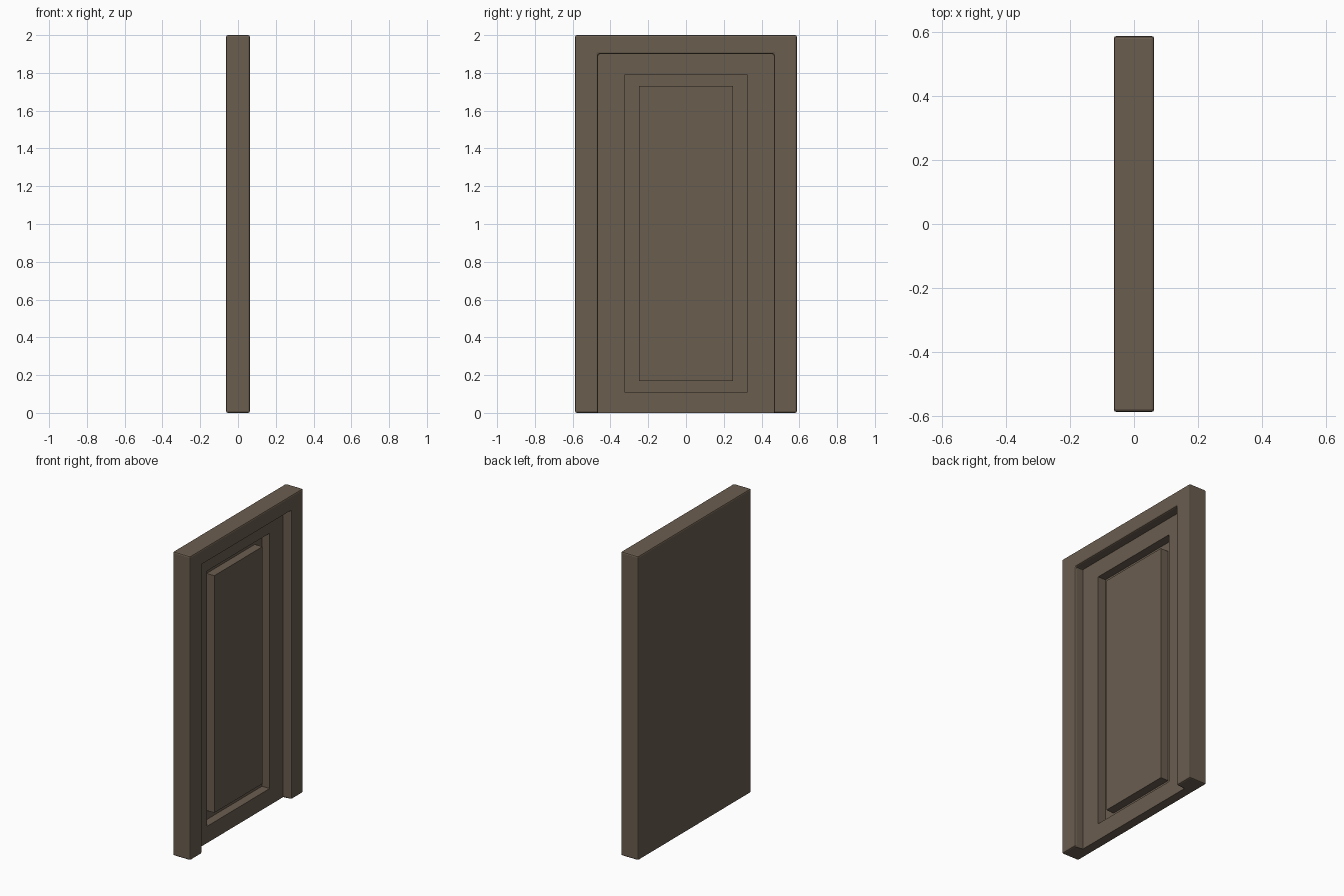
import bpy
import bmesh

cube = bpy.data.objects.get("Cube")
if cube:
    bpy.data.objects.remove(cube, do_unlink=True)

# Overall sizes
HALF_T, HALF_W, HEIGHT = 0.063, 0.587, 2.0
DOOR_W, DOOR_H, DOOR_X = 0.465, 1.9, 0.003
GROOVE_X = -0.053

wood = bpy.data.materials.new("dark brown wood")
wood.use_nodes = True
colour = (0.145, 0.11, 0.078, 1)
wood.diffuse_color = colour
wood.node_tree.nodes["Principled BSDF"].inputs["Base Color"].default_value = colour


def finish(bm, name):
    mesh = bpy.data.meshes.new(name)
    bm.to_mesh(mesh)
    bm.free()
    mesh.materials.append(wood)
    obj = bpy.data.objects.new(name, mesh)
    bpy.context.collection.objects.link(obj)
    return obj


def rect(bm, x, w, z0, z1):
    """Rectangle of vertices facing +x, counter-clockwise."""
    return [bm.verts.new((x, y, z)) for y, z in ((-w, z0), (w, z0), (w, z1), (-w, z1))]


# Door frame: a slab with an open-bottomed doorway in its +x side
bm = bmesh.new()
back = rect(bm, -HALF_T, HALF_W, 0, HEIGHT)
front = rect(bm, HALF_T, HALF_W, 0, HEIGHT)
lip = rect(bm, HALF_T, DOOR_W, 0, DOOR_H)
seat = rect(bm, DOOR_X, DOOR_W, 0, DOOR_H)
bm.faces.new(back[::-1])
bm.faces.new((front[0], lip[0], lip[3], lip[2], lip[1], front[1], front[2], front[3]))
bm.faces.new((back[0], back[1], front[1], lip[1], seat[1], seat[0], lip[0], front[0]))
for i in (1, 2, 3):
    j = (i + 1) % 4
    bm.faces.new((back[i], back[j], front[j], front[i]))
    bm.faces.new((lip[i], lip[j], seat[j], seat[i]))
bmesh.ops.recalc_face_normals(bm, faces=bm.faces)

# Soften every outer edge, leaving the seam with the door sharp
edges = [e for e in bm.edges if not e.is_boundary]
bmesh.ops.bevel(bm, geom=edges, offset=0.009, offset_type='OFFSET',
                segments=2, profile=0.5, affect='EDGES', clamp_overlap=True)
finish(bm, "door_frame")

# Door leaf: flat border, square groove, raised centre panel
bm = bmesh.new()
loops = [rect(bm, *size) for size in (
    (GROOVE_X, DOOR_W, 0, DOOR_H),
    (DOOR_X, DOOR_W, 0, DOOR_H),
    (DOOR_X, 0.325, 0.11, 1.79),
    (GROOVE_X, 0.325, 0.11, 1.79),
    (GROOVE_X, 0.25, 0.17, 1.73),
    (DOOR_X, 0.25, 0.17, 1.73))]
for outer, inner in zip(loops, loops[1:]):
    for i in range(4):
        j = (i + 1) % 4
        bm.faces.new((outer[i], outer[j], inner[j], inner[i]))
bm.faces.new(loops[-1])
finish(bm, "door_leaf")
